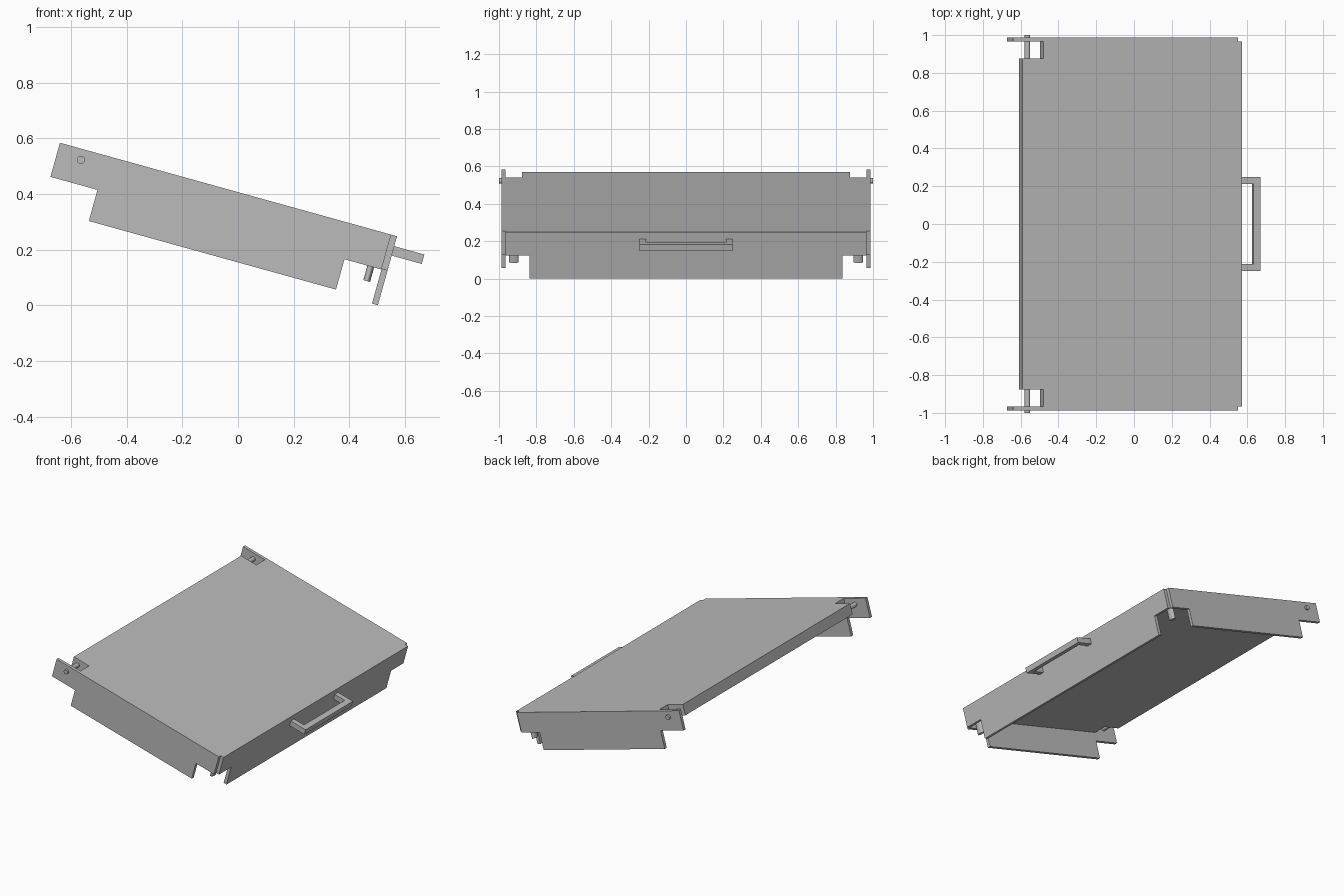
import bpy, bmesh, math
from mathutils import Matrix, Vector

default = bpy.data.objects.get("Cube")
if default:
    bpy.data.objects.remove(default, do_unlink=True)

grey = bpy.data.materials.new("plain_grey")
grey.use_nodes = True
colour = (0.5, 0.5, 0.5, 1)
grey.diffuse_color = colour
grey.node_tree.nodes["Principled BSDF"].inputs["Base Color"].default_value = colour

# Whole lid is tilted; local origin is the top front edge
TILT = Matrix.Translation((0.571, 0, 0.248)) @ Matrix.Rotation(math.radians(15.5), 4, 'Y')
WALL = 0.022                    # sheet thickness
OUT, INN = 0.987, 0.966         # outer and inner face of the side walls
SLAB = 0.07                     # top panel thickness


def finish(name, bm):
    bmesh.ops.recalc_face_normals(bm, faces=bm.faces)
    mesh = bpy.data.meshes.new(name)
    bm.to_mesh(mesh)
    bm.free()
    mesh.materials.append(grey)
    obj = bpy.data.objects.new(name, mesh)
    bpy.context.collection.objects.link(obj)
    obj.matrix_world = TILT
    return obj


def extrude(name, outline, axis, lo, hi):
    """Extrude a 2D outline along an axis; it lies in the other two axes."""
    bm = bmesh.new()
    verts = []
    for p in outline:
        co = list(p)
        co.insert(axis, lo)
        verts.append(bm.verts.new(co))
    face = bm.faces.new(verts)
    new = bmesh.ops.extrude_face_region(bm, geom=[face])["geom"]
    shift = Vector((0, 0, 0))
    shift[axis] = hi - lo
    bmesh.ops.translate(bm, vec=shift, verts=[v for v in new if isinstance(v, bmesh.types.BMVert)])
    return finish(name, bm)


def rod(name, centre, scale, length, turn=Matrix()):
    bm = bmesh.new()
    m = Matrix.Translation(centre) @ turn @ Matrix.Diagonal((*scale, 1, 1))
    bmesh.ops.create_cone(bm, cap_ends=True, segments=24, radius1=1, radius2=1,
                          depth=length, matrix=m)
    obj = finish(name, bm)
    for p in obj.data.polygons:
        p.use_smooth = len(p.vertices) == 4
    obj.data.set_sharp_from_angle(angle=math.radians(40))
    return obj


def mirrored(half):
    """Complete a half outline of (a, y) points across y = 0."""
    return half + [(a, -y) for a, y in reversed(half)]


# Top panel with notched rear corners
extrude("top_panel", mirrored([(-1.205, 0.876), (-1.09, 0.876), (-1.09, INN), (-WALL, INN)]),
        2, -SLAB, 0)

# Front panel with notched lower corners
half = [(0, INN), (-0.128, INN), (-0.128, 0.837), (-0.257, 0.837)]
extrude("front_panel", [(y, w) for w, y in mirrored(half)], 0, -WALL, 0)

# Side walls, hinge pins and locating feet
side = [(-1.256, 0), (-WALL, 0), (-WALL, -0.13), (-0.16, -0.13), (-0.16, -0.243),
        (-1.081, -0.243), (-1.081, -0.127), (-1.256, -0.127)]
for label, s in (("left", 1), ("right", -1)):
    extrude(f"side_wall_{label}", side, 1, s * INN, s * OUT)
    rod(f"hinge_pin_{label}", (-1.167, s * 0.938, -0.039), (0.0145, 0.0145), 0.124,
        Matrix.Rotation(math.pi / 2, 4, 'X'))
    rod(f"locating_foot_{label}", (-0.062, s * 0.921, -0.126), (0.0125, 0.026), 0.116)

# Pull handle
extrude("handle", mirrored([(0, 0.213), (0, 0.248), (0.112, 0.248)])[:4]
        + [(0, -0.248), (0, -0.213), (0.075, -0.213), (0.075, 0.213)], 2, -0.072, -0.037)
